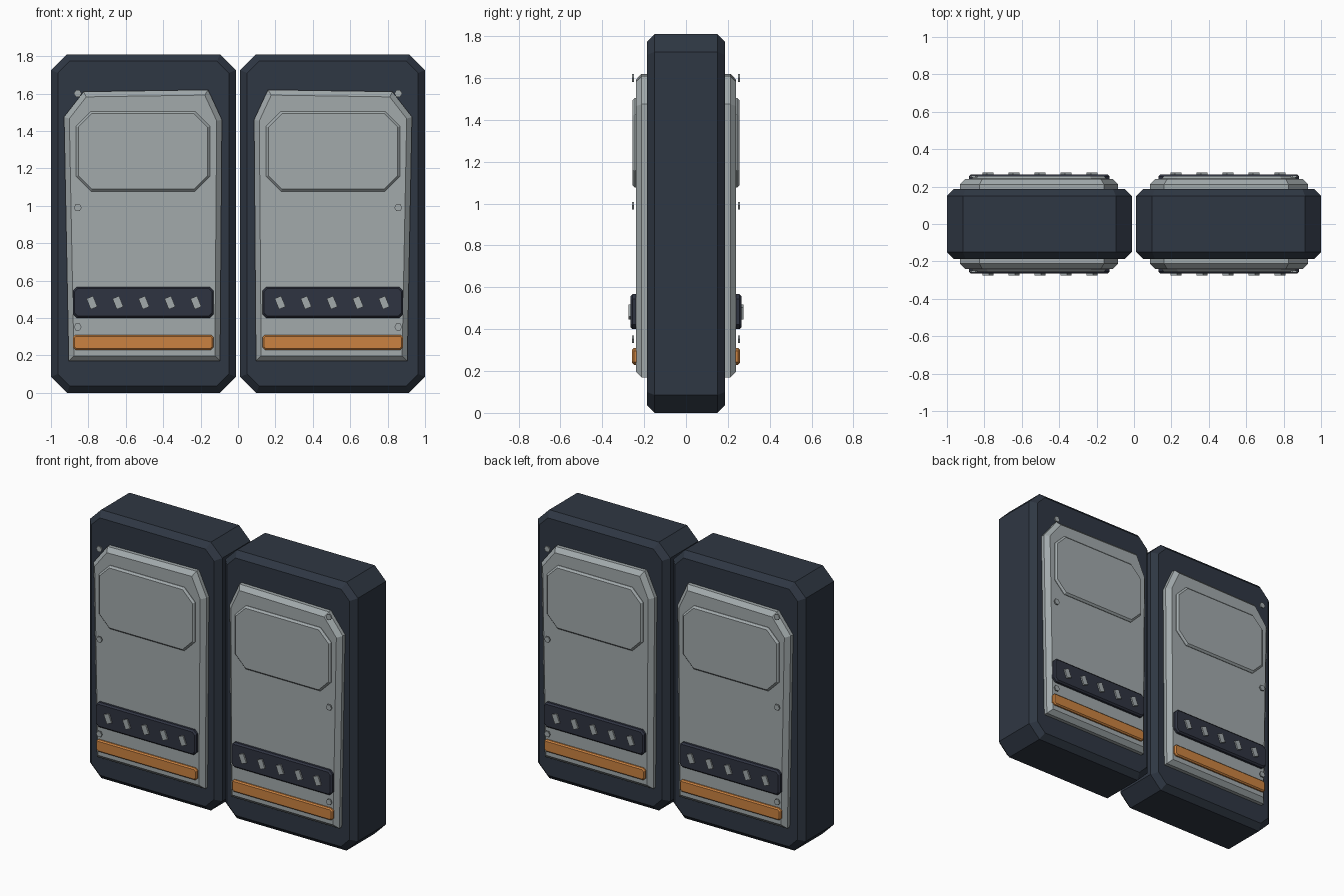
import bpy, bmesh, math
from mathutils import Vector

if "Cube" in bpy.data.objects:
    bpy.data.objects.remove(bpy.data.objects["Cube"])


def material(name, rgb):
    m = bpy.data.materials.new(name)
    m.use_nodes = True
    m.diffuse_color = (*rgb, 1)
    m.node_tree.nodes["Principled BSDF"].inputs["Base Color"].default_value = (*rgb, 1)
    return m


NAVY = material("dark_navy", (0.028, 0.038, 0.056))
STRIP = material("dark_slate", (0.028, 0.033, 0.052))
GREY = material("steel_grey", (0.36, 0.40, 0.41))
ORANGE = material("orange", (0.60, 0.225, 0.052))


def cut_box(x0, x1, z0, z1, cut):
    """Rectangle outline with cut corners."""
    return [(x0 + cut, z0), (x1 - cut, z0), (x1, z0 + cut), (x1, z1 - cut),
            (x1 - cut, z1), (x0 + cut, z1), (x0, z1 - cut), (x0, z0 + cut)]


def ring(x, z, radius, sides):
    return [(x + radius * math.cos(i * math.tau / sides),
             z + radius * math.sin(i * math.tau / sides)) for i in range(sides)]


def plate(name, outline, mat, y_in, y_out, inset=0, both=False, turn=1):
    """Slab between two depths with a chamfer on the outer (or both) faces.
    turn = -1 puts it on the back, rotated half a turn."""
    bm = bmesh.new()
    depth = inset
    ys = (y_in + (depth if both else 0), y_out - depth)
    inner, outer = [[bm.verts.new((x * turn, -y * turn, z)) for x, z in outline] for y in ys]
    caps = [bm.faces.new(inner), bm.faces.new(outer)]
    for i in range(len(outline)):
        j = (i + 1) % len(outline)
        bm.faces.new((inner[i], inner[j], outer[j], outer[i]))
    bmesh.ops.recalc_face_normals(bm, faces=bm.faces)
    if inset:
        for cap in (caps if both else caps[1:]):
            bmesh.ops.inset_region(bm, faces=[cap], thickness=inset, depth=depth,
                                   use_even_offset=True, use_boundary=True)
    mesh = bpy.data.meshes.new(name)
    bm.to_mesh(mesh)
    bm.free()
    mesh.materials.append(mat)
    obj = bpy.data.objects.new(name, mesh)
    bpy.context.collection.objects.link(obj)
    return obj


def flip(outline, side):
    return [(x * side, z) for x, z in outline]


# Outlines for the leaf on the -x side; the other leaf mirrors them
leaf = cut_box(-1, -0.012, 0, 1.81, 0.085)
panel = [(-0.905, 0.17), (-0.096, 0.17), (-0.086, 1.46),
         (-0.16, 1.62), (-0.825, 1.61), (-0.93, 1.475)]
window = cut_box(-0.866, -0.15, 1.077, 1.505, 0.08)
strip = cut_box(-0.883, -0.13, 0.40, 0.567, 0.022)
bar = cut_box(-0.883, -0.13, 0.23, 0.31, 0.014)

for side, s in ((1, "right"), (-1, "left")):
    # Thick door leaf
    plate(f"door_leaf_{s}", flip(leaf, side), NAVY, -0.187, 0.187, 0.037, both=True)
    for turn, t in ((1, "front"), (-1, "back")):
        tag = f"{s}_{t}"
        # Raised panel, window plate and bars
        plate(f"door_panel_{tag}", flip(panel, side), GREY, 0.18, 0.24, 0.028, turn=turn)
        plate(f"window_plate_{tag}", flip(window, side), GREY, 0.235, 0.256, 0.012, turn=turn)
        plate(f"vent_strip_{tag}", flip(strip, side), STRIP, 0.235, 0.265, 0.01, turn=turn)
        plate(f"orange_bar_{tag}", flip(bar, side), ORANGE, 0.235, 0.257, 0.008, turn=turn)
        # Slanted marks on the strip, all leaning the same way
        for i in range(5):
            cx = (-0.781 + 0.139 * i) * side
            lean = math.radians(22)
            mark = []
            for dx, dz in ((-1, -1), (1, -1), (1, 1), (-1, 1)):
                v = Vector((dx * 0.019, dz * 0.031))
                mark.append((cx + v.x * math.cos(lean) - v.y * math.sin(lean),
                             0.482 + v.x * math.sin(lean) + v.y * math.cos(lean)))
            plate(f"slanted_mark_{tag}_{i}", mark, GREY, 0.26, 0.275, turn=turn)
        # Hexagonal bolts along the outer edge
        for i, z in enumerate((1.6, 0.99, 0.352)):
            plate(f"bolt_{tag}_{i}", ring(-0.857 * side, z, 0.021, 6), GREY,
                  0.249, 0.258, turn=turn)
